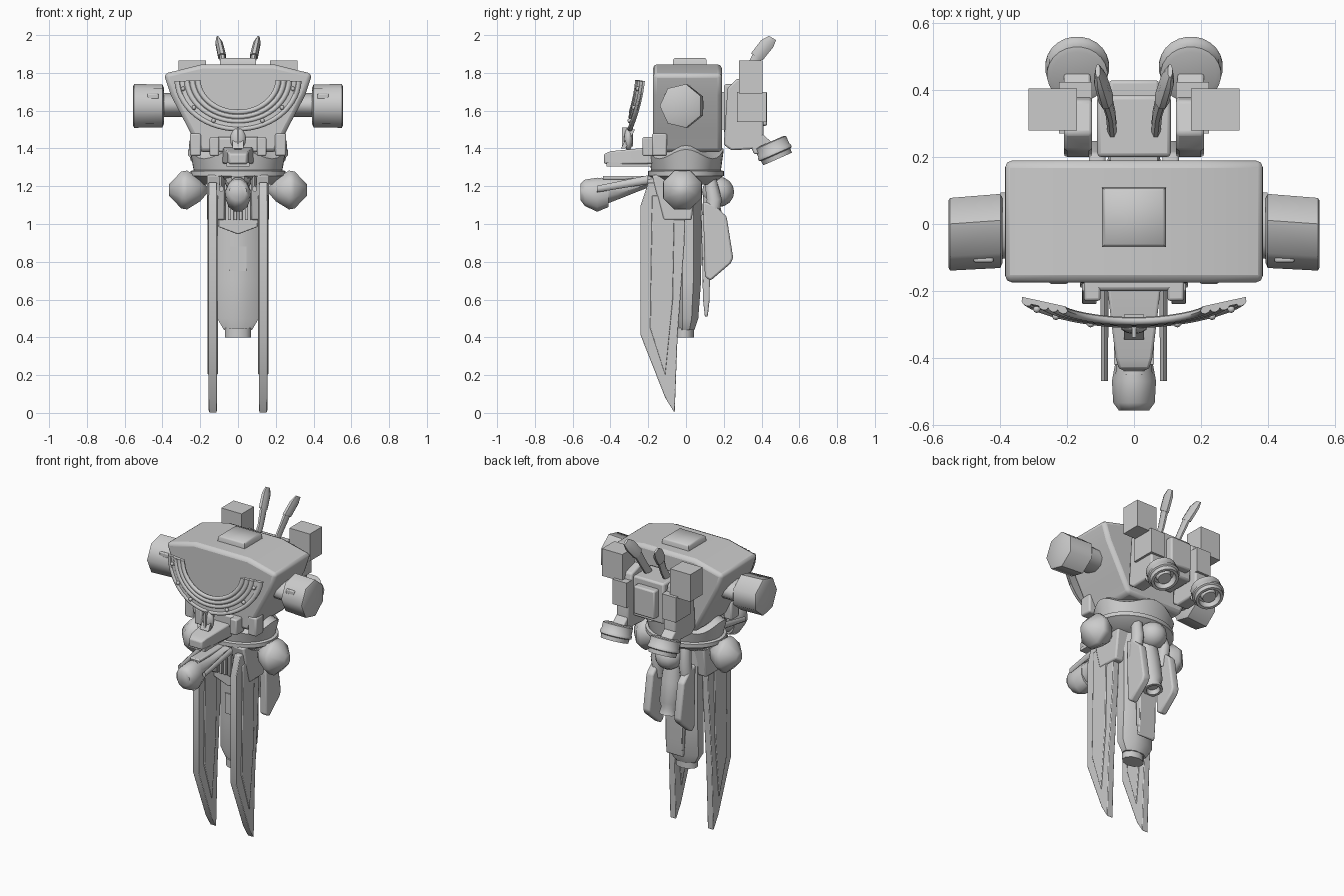
import bpy, bmesh
from math import sin, cos, pi
from mathutils import Vector


def finish(name, bm, bevel=0.0):
    bmesh.ops.recalc_face_normals(bm, faces=bm.faces)
    me = bpy.data.meshes.new(name)
    bm.to_mesh(me)
    bm.free()
    ob = bpy.data.objects.new(name, me)
    bpy.context.collection.objects.link(ob)
    if bevel:
        m = ob.modifiers.new("bevel", 'BEVEL')
        m.width, m.segments, m.limit_method = bevel, 2, 'ANGLE'
    return ob


def skin(name, rings, bevel=0.0):
    """Join rings of equal length into a capped solid."""
    bm = bmesh.new()
    vs = [[bm.verts.new(p) for p in r] for r in rings]
    n = len(vs[0])
    for a, b in zip(vs, vs[1:]):
        for i in range(n):
            j = (i + 1) % n
            bm.faces.new((a[i], a[j], b[j], b[i]))
    bm.faces.new(vs[0])
    bm.faces.new(vs[-1])
    return finish(name, bm, bevel)


def box(name, x0, x1, y0, y1, z0, z1, bevel=0.0):
    return skin(name, [[(x0, y0, z), (x1, y0, z), (x1, y1, z), (x0, y1, z)] for z in (z0, z1)], bevel)


def plate(name, profile, x0, x1, bevel=0.0):
    """Side profile of (y, z) points, thickened along x."""
    return skin(name, [[(x, y, z) for y, z in profile] for x in (x0, x1)], bevel)


def loft(name, axis, sections, n=12, bevel=0.0):
    """Sections of (centre, half width, half depth) across an axis."""
    a = Vector(axis).normalized()
    u = Vector((0, 1, 0)) if abs(a.x) > 0.9 else Vector((1, 0, 0))
    v = a.cross(u).normalized()
    k = 1 / cos(pi / n)
    rings = []
    for c, ru, rv in sections:
        rings.append([Vector(c) + k * (ru * cos(t) * u + rv * sin(t) * v)
                      for t in [(i + 0.5) * 2 * pi / n for i in range(n)]])
    return skin(name, rings, bevel)


def ball(name, c, r, seg=10, rings=6, scale=(1, 1, 1)):
    bm = bmesh.new()
    bmesh.ops.create_uvsphere(bm, u_segments=seg, v_segments=rings, radius=r)
    bmesh.ops.scale(bm, vec=scale, verts=bm.verts)
    bmesh.ops.translate(bm, vec=c, verts=bm.verts)
    return finish(name, bm)


# Torso and roof hatch
half = [(0.19, 1.845), (0.393, 1.795), (0.355, 1.68), (0.26, 1.5), (0.2, 1.38)]
outline = half + [(-x, z) for x, z in reversed(half)]
skin("torso", [[(x, y, z) for x, z in outline] for y in (-0.175, 0.19)], 0.022)
loft("roof_hatch", (0, 0, 1), [((0, 0.02, 1.83), 0.097, 0.09), ((0, 0.02, 1.87), 0.095, 0.088),
                               ((0, 0.02, 1.88), 0.085, 0.08)], 4)
box("chest_panel", -0.125, 0.125, -0.2, -0.16, 1.38, 1.46, 0.012)


# Curved collar with raised rims and rivets
def collar(r, t, out=0.0):
    z = 1.77 - 0.83 * r * cos(t)
    y = -0.275 - 0.09 * (1.77 - z) + 0.045 * (r * sin(t) / 0.33) ** 2
    return Vector((r * sin(t), y - out, z))


steps = [-1.52 + 3.04 * i / 28 for i in range(29)]
skin("collar_plate", [[collar(0.205, t, -0.012), collar(0.335, t, -0.012),
                       collar(0.335, t, 0.004), collar(0.205, t, 0.004)] for t in steps])
for i, r in enumerate((0.214, 0.243, 0.272, 0.322)):
    skin("collar_rim_%d" % i, [[collar(r + 0.015 * cos(q), t, 0.012 * sin(q))
                                for q in [k * pi / 4 for k in range(8)]] for t in steps])
for t in (-1.35, -0.9, -0.45, 0.45, 0.9, 1.35):
    ball("collar_rivet", collar(0.298, t, 0.01), 0.012, 8, 5)

# Lens and snout beneath the collar
ball("chest_lens", (0, -0.305, 1.45), 0.06, 12, 8, (0.7, 0.4, 1))
box("lens_fin", -0.006, 0.006, -0.34, -0.28, 1.41, 1.51)
plate("collar_bracket", [(-0.345, 1.4), (-0.32, 1.4), (-0.27, 1.5), (-0.29, 1.5)], -0.03, 0.03)
loft("snout", (0, 1, 0), [((0, -0.435, 1.345), 0.045, 0.025), ((0, -0.40, 1.35), 0.055, 0.035),
                          ((0, -0.15, 1.365), 0.085, 0.045)], 4, 0.008)
box("snout_base", -0.06, 0.06, -0.42, -0.15, 1.305, 1.325)

# Waist with a wavy skirt and ring
N = 40
rings = []
for z, rx, ry, w in ((1.21, .19, .15, 0), (1.25, .24, .19, 0), (1.255, .252, .2, 0), (1.28, .252, .2, 0),
                     (1.285, .235, .185, 0), (1.37, .255, .2, .025), (1.39, .22, .17, .025), (1.45, .17, .12, 0)):
    rings.append([(rx * cos(a), ry * sin(a), z + w * cos(4 * a))
                  for a in [i * 2 * pi / N for i in range(N)]])
skin("waist", rings)

for s in (-1, 1):
    # Shoulder pods
    loft("shoulder_joint", (1, 0, 0), [((s * 0.28, 0, 1.63), .09, .06), ((s * 0.4, -.005, 1.63), .1, .06)], 10)
    loft("shoulder_pod", (1, 0, 0), [((s * .393, -.015, 1.625), .09, .09), ((s * .4, -.015, 1.625), .105, .105),
                                     ((s * .55, -.025, 1.625), .103, .107), ((s * .555, -.025, 1.625), .095, .098)], 7)
    box("shoulder_latch", s * .42, s * .48, -.115, -.06, 1.66, 1.69, .006)
    # Hips
    box("hip_bracket", s * .195, s * .255, -.18, -.1, 1.36, 1.48, .01)
    box("front_strut", s * .1, s * .15, -.23, -.15, 1.36, 1.46, .008)
    loft("hip_ball", (1, 0, 0), [((s * x, -.02, 1.18), r, r) for x, r in
                                 ((.165, .02), (.2, .06), (.27, .103), (.3, .098), (.365, .03))], 8)
    # Long front blades with trim
    plate("leg_blade", [(-.2, 1.22), (0, 1.22), (-.008, .9), (-.045, .4), (-.06, 0), (-.11, .08),
                        (-.24, .41), (-.24, 1.1)], s * .112, s * .155, .004)
    plate("leg_blade_panel", [(-.18, 1.15), (-.06, 1.15), (-.07, .6), (-.11, .2), (-.19, .45)],
          s * .105, s * .162, .004)
    plate("leg_root", [(-.18, 1.26), (.06, 1.26), (.03, 1.02), (-.12, 1.02)], s * .07, s * .165, .01)
    # Rear flaps
    plate("rear_flap", [(.09, 1.12), (.15, 1.1), (.215, 1.04), (.25, .82), (.235, .79), (.13, .7), (.1, .72)],
          s * .085, s * .135, .01)
    loft("rear_flap_joint", (0, 0, 1), [((s * .1, .13, 1.0), .035, .035), ((s * .1, .15, 1.13), .035, .04),
                                        ((s * .08, .12, 1.28), .03, .03)], 8)
    # Lower gun rails
    loft("gun_rail", (0, 1, 0), [((s * .088, -.47, 1.185), .01, .015), ((s * .088, -.2, 1.235), .012, .02)], 6)
    # Backpack thruster columns, boxes and cups
    plate("thruster_column", [(.2, 1.42), (.22, 1.72), (.27, 1.77), (.37, 1.74), (.41, 1.56), (.41, 1.4), (.24, 1.39)],
          s * .125, s * .21, .01)
    box("shoulder_box", s * .17, s * .315, .28, .405, 1.69, 1.865)
    box("column_box", s * .125, s * .225, .27, .425, 1.54, 1.7)
    plate("thruster_arm", [(.33, 1.44), (.4, 1.48), (.48, 1.41), (.46, 1.37), (.36, 1.37)], s * .13, s * .21, .008)
    d = Vector((0, .4, -.91))
    c = Vector((s * .17, .445, 1.435))
    loft("thruster_cup", d, [(c + d * a, r, r) for a, r in
                             ((0, .075), (.005, .09), (.05, .09), (.055, .095), (.07, .095), (.075, .085),
                              (.1, .082), (.1, .066), (.06, .06), (.06, .045), (.09, .04))], 24)
    # Twin horns
    loft("horn_neck", (s * .1, .5, .85), [((s * .062, .25, 1.68), .014, .025), ((s * .07, .33, 1.8), .014, .025),
                                         ((s * .085, .385, 1.9), .017, .028)], 8)
    loft("horn_tip", (s * .1, .5, .85), [((s * .084, .375, 1.885), .021, .036), ((s * .1, .43, 1.955), .019, .037),
                                        ((s * .108, .458, 1.985), .007, .022)], 8)

# Lower hanging fuselage with end nozzle
loft("fuselage", (0, 0, 1), [((0, 0, .44), .075, .045), ((0, .005, .5), .11, .06), ((0, .01, .7), .11, .07),
                            ((0, .01, 1.25), .11, .075)], 8)
loft("fuselage_nozzle", (0, 0, 1), [((0, -.01, .40), .068, .05), ((0, -.01, .45), .068, .05)], 10)
box("fuselage_panel", -.045, .045, -.068, -.04, .75, .88)
skin("front_apron", [[(-.105, y, 1.22), (-.105, y, .985), (0, y, .945), (.105, y, .985), (.105, y, 1.22)]
                     for y in (-.1, -.05)], .005)
for i in range(6):
    x = -.075 + .03 * i
    box("apron_slat", x - .009, x + .009, -.115, -.09, 1.02, 1.18, .003)

# Chin gun
loft("gun_arm", (0, 1, 0), [((0, -.45, 1.17), .055, .075), ((0, -.36, 1.185), .05, .055),
                            ((0, -.15, 1.235), .07, .022)], 8)
loft("gun_head", (0, 1, 0), [((0, -.558, 1.17), .045, .045), ((0, -.535, 1.165), .062, .07),
                             ((0, -.47, 1.155), .066, .09), ((0, -.41, 1.165), .055, .075)], 12)
box("gun_cover", -.035, .035, -.44, -.18, 1.235, 1.255, .006)

# Tail joint, engine pod and tail plate
ball("tail_joint", (0, .17, 1.17), .085, 12, 8, (1, 1, .95))
loft("tail_pod", (0, .2, -1), [((0, .13, 1.15), .05, .04), ((0, .14, 1.0), .065, .06), ((0, .16, .87), .065, .06),
                              ((0, .165, .84), .05, .05), ((0, .175, .8), .056, .056), ((0, .175, .8), .04, .04),
                              ((0, .17, .83), .034, .034)], 12)
plate("tail_plate", [(.08, 1.05), (.13, 1.05), (.125, .6), (.115, .51), (.1, .51), (.09, .6)], -.06, .06, .006)

# Backpack core
box("backpack_core", -.11, .11, .2, .385, 1.48, 1.74, .012)
box("backpack_hatch", -.075, .075, .37, .43, 1.52, 1.7, .01)
box("backpack_mount", -.07, .07, .17, .24, 1.5, 1.7)

# Smooth shading with sharp edges kept
for ob in bpy.context.scene.objects:
    ob.select_set(True)
    bpy.context.view_layer.objects.active = ob
bpy.ops.object.shade_smooth_by_angle(angle=0.91)
